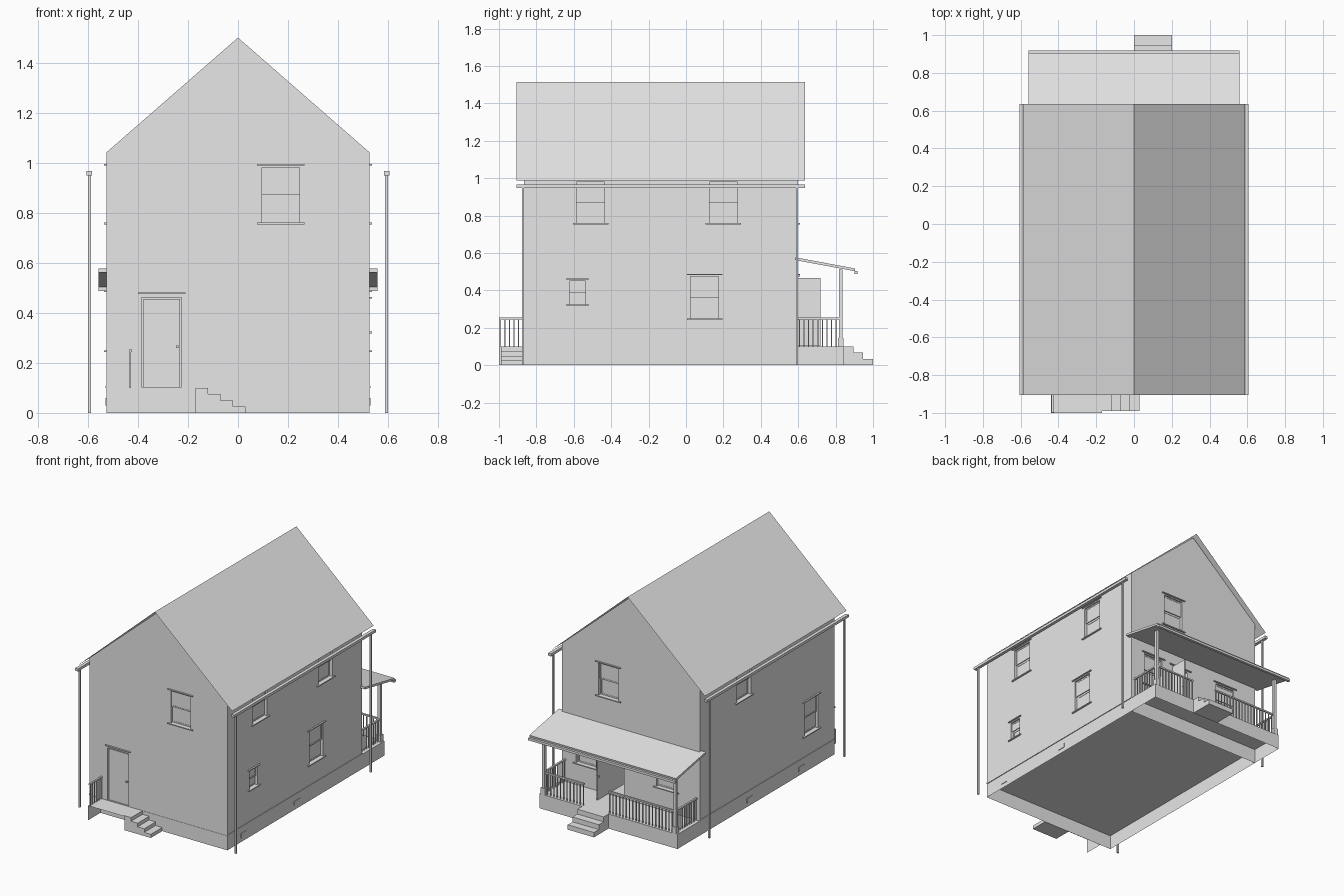
import bpy, bmesh

if "Cube" in bpy.data.objects:
    bpy.data.objects.remove(bpy.data.objects["Cube"], do_unlink=True)

paint = bpy.data.materials.new("plain_grey")
paint.use_nodes = True
paint.diffuse_color = (0.8, 0.8, 0.8, 1)
paint.node_tree.nodes["Principled BSDF"].inputs["Base Color"].default_value = (0.8, 0.8, 0.8, 1)


def finish(name, bm, fix=True):
    if fix:
        bmesh.ops.recalc_face_normals(bm, faces=bm.faces)
    mesh = bpy.data.meshes.new(name)
    bm.to_mesh(mesh)
    bm.free()
    mesh.materials.append(paint)
    obj = bpy.data.objects.new(name, mesh)
    bpy.context.collection.objects.link(obj)
    return obj


def boxes(name, bounds, open_bottom=False):
    """One object from (x0, x1, y0, y1, z0, z1) boxes."""
    bm = bmesh.new()
    for b in bounds:
        verts = bmesh.ops.create_cube(bm, size=1)["verts"]
        for v in verts:
            for i in range(3):
                v.co[i] = (b[2 * i] + b[2 * i + 1]) / 2 + v.co[i] * abs(b[2 * i + 1] - b[2 * i])
    bmesh.ops.recalc_face_normals(bm, faces=bm.faces)
    if open_bottom:
        down = [f for f in bm.faces if f.normal.z < -0.9]
        bmesh.ops.delete(bm, geom=down, context="FACES_ONLY")
    return finish(name, bm, False)


def prism(name, profile, axis, a, b):
    """Extrude a profile of (horizontal, z) points along x or y."""
    def point(h, z, t):
        return (t, h, z) if axis == "x" else (h, t, z)
    bm = bmesh.new()
    face = bm.faces.new([bm.verts.new(point(h, z, a)) for h, z in profile])
    new = bmesh.ops.extrude_face_region(bm, geom=[face])["geom"]
    shift = (b - a, 0, 0) if axis == "x" else (0, b - a, 0)
    bmesh.ops.translate(bm, vec=shift, verts=[g for g in new if isinstance(g, bmesh.types.BMVert)])
    return finish(name, bm)


def sheet(name, quads):
    bm = bmesh.new()
    for q in quads:
        bm.faces.new([bm.verts.new(p) for p in q])
    return finish(name, bm, False)


W, YF, YB, FLOOR = 0.525, -0.866, 0.6, 0.1


def on_wall(wall, u0, u1, d0, d1, z0, z1):
    """Box bounds on a wall: u runs along it, d outward from it."""
    if wall == "front":
        return (u0, u1, YF - d1, YF - d0, z0, z1)
    if wall == "back":
        return (u0, u1, YB + d0, YB + d1, z0, z1)
    if wall == "left":
        return (W + d0, W + d1, u0, u1, z0, z1)
    return (-W - d1, -W - d0, u0, u1, z0, z1)


# House body with gables, and open foundation
body = prism("house_walls", [(-W, FLOOR), (W, FLOOR), (W, 1.042), (0, 1.5), (-W, 1.042)], "y", YF, YB)
boxes("foundation", [(-W, W, YF, YB, 0, FLOOR - 0.001)], True)
boxes("foundation_ledge", [on_wall(s, YF, YB, 0, 0.004, 0.1, 0.107) for s in ("left", "right")])
vents = [("left", -0.69), ("left", -0.11), ("right", 0.06), ("right", -0.5)]
boxes("foundation_vents", [on_wall(s, u - 0.03, u + 0.03, 0, 0.004, 0.03, 0.06) for s, u in vents])

# Windows: wall, centre, width, bottom, top
windows = [
    ("front", 0.17, 0.15, 0.76, 0.98), ("back", 0.17, 0.15, 0.76, 0.98),
    ("back", 0.34, 0.15, 0.25, 0.475), ("back", -0.27, 0.15, 0.25, 0.475),
    ("left", -0.51, 0.15, 0.76, 0.98), ("left", 0.2, 0.15, 0.76, 0.98),
    ("left", -0.58, 0.085, 0.325, 0.45), ("left", 0.1, 0.15, 0.25, 0.475),
    ("right", 0.12, 0.15, 0.76, 0.98), ("right", -0.61, 0.15, 0.25, 0.475),
]
cuts, trim, sashes = [], [], []
for wall, c, w, z0, z1 in windows:
    h, mid, t = w / 2, (z0 + z1) / 2, 0.009
    cuts.append(on_wall(wall, c - h, c + h, -0.025, 0.02, z0, z1))
    over = 0.095 if w > 0.1 else 0.062
    trim.append(on_wall(wall, c - over, c + over, -0.004, 0.01, z0 - 0.007, z0))
    trim.append(on_wall(wall, c - over, c + over, -0.004, 0.01, z1 + 0.008, z1 + 0.014))
    # upper sash sits outside the lower one
    for a, b, d in ((z0, mid, -0.02), (mid, z1, -0.01)):
        sashes += [on_wall(wall, c - h, c - h + t, d - 0.005, d, a, b),
                   on_wall(wall, c + h - t, c + h, d - 0.005, d, a, b),
                   on_wall(wall, c - h, c + h, d - 0.005, d, a, a + t),
                   on_wall(wall, c - h, c + h, d - 0.005, d, b - t, b)]
        sashes.append(on_wall(wall, c - h, c + h, d - 0.004, d - 0.002, a, b))
boxes("window_sills_and_lintels", trim)
boxes("window_sashes", sashes)

# Door openings cut into the walls
cuts.append(on_wall("front", -0.385, -0.225, -0.015, 0.02, 0.104, 0.462))
cuts.append(on_wall("back", 0.05, 0.17, -0.3, 0.02, 0.104, 0.465))
cutter = boxes("opening_cutter", cuts)
cutter.hide_render = True
mod = body.modifiers.new("openings", "BOOLEAN")
mod.operation, mod.solver, mod.object = "DIFFERENCE", "EXACT", cutter
bpy.context.view_layer.objects.active = body
bpy.ops.object.modifier_apply(modifier=mod.name)
bpy.data.objects.remove(cutter, do_unlink=True)

# Doors: front closed, back swung open
boxes("front_door", [on_wall("front", -0.378, -0.232, -0.015, -0.007, 0.104, 0.455)])
boxes("front_door_knob", [on_wall("front", -0.247, -0.237, -0.008, 0.004, 0.26, 0.27)])
boxes("front_door_lintel", [on_wall("front", -0.4, -0.21, -0.004, 0.01, 0.475, 0.481)])
boxes("back_door", [(0.168, 0.176, YB, 0.72, 0.104, 0.465)])
boxes("back_door_knob", [(0.16, 0.184, 0.707, 0.715, 0.26, 0.268)])
boxes("back_door_lintel", [on_wall("back", 0.02, 0.2, -0.004, 0.01, 0.475, 0.481)])

# Main roof sheets, gutters and downspouts
R0, R1, EAVE, RIDGE = -0.905, 0.635, (0.588, 0.988), 1.514
sheet("main_roof", [[(0, R0, RIDGE), (s * EAVE[0], R0, EAVE[1]), (s * EAVE[0], R1, EAVE[1]), (0, R1, RIDGE)][::s]
                    for s in (1, -1)])
boxes("gutters", [(s * 0.583, s * 0.605, R0, R1, 0.948, 0.966) for s in (1, -1)])
boxes("downspouts", [(s * 0.588, s * 0.6, y - 0.006, y + 0.006, 0, 0.948)
                     for s in (1, -1) for y in (-0.872, 0.594)])

# Side stoop at the front: deck, end panel and steps
L, S = -0.44, -0.17
sheet("front_landing", [
    [(L, -1, FLOOR), (S, -1, FLOOR), (S, YF, FLOOR), (L, YF, FLOOR)],
    [(L, -1, 0), (L, -1, FLOOR), (L, YF, FLOOR), (L, YF, 0)]])


def stairs(name, start, run, count, axis, a, b):
    profile = [(start, 0), (start, FLOOR)]
    for i in range(count):
        z = FLOOR * (count - i) / count
        profile += [(start + run * i, z), (start + run * (i + 1), z)]
    profile.append((start + run * count, 0))
    del profile[1]
    prism(name, profile, axis, a, b)


stairs("front_steps", S, 0.05, 4, "y", -0.99, YF)
stairs("back_steps", 0.842, 0.0527, 3, "x", 0, 0.2)

# Back porch deck and its sloping roof
P = 0.842
boxes("porch_deck", [(-W, W, YB, P, 0, FLOOR)], True)
prism("porch_roof", [(0.583, 0.577), (0.905, 0.517), (0.902, 0.503), (0.583, 0.562)], "x", -0.558, 0.558)
boxes("porch_gutter", [(-0.558, 0.558, 0.9, 0.918, 0.487, 0.503)])
posts = []
for s in (1, -1):
    x, y = s * 0.5, 0.828
    posts += [(x - 0.01, x + 0.01, y - 0.01, y + 0.01, FLOOR, 0.512),
              (x - 0.016, x + 0.016, y - 0.015, y + 0.015, FLOOR, 0.145)]
boxes("porch_posts", posts)


def railing(name, x0, x1, y0, y1):
    """Balusters and a top rail from (x0, y0) to (x1, y1)."""
    n = max(2, round((abs(x1 - x0) + abs(y1 - y0)) / 0.025))
    parts = []
    for i in range(n + 1):
        x, y = x0 + (x1 - x0) * i / n, y0 + (y1 - y0) * i / n
        parts.append((x - 0.003, x + 0.003, y - 0.003, y + 0.003, FLOOR, 0.245))
    parts.append((x0 - 0.006, x1 + 0.006, y0 - 0.006, y1 + 0.006, 0.244, 0.254))
    boxes(name, parts)


railing("front_landing_railing", -0.43, -0.43, -0.993, YF - 0.006)
railing("porch_left_railing", 0.5, 0.5, YB + 0.006, 0.828)
railing("porch_right_railing", -0.5, -0.5, YB + 0.006, 0.828)
railing("porch_back_left_railing", 0.2, 0.5, 0.828, 0.828)
railing("porch_back_right_railing", -0.5, 0, 0.828, 0.828)
